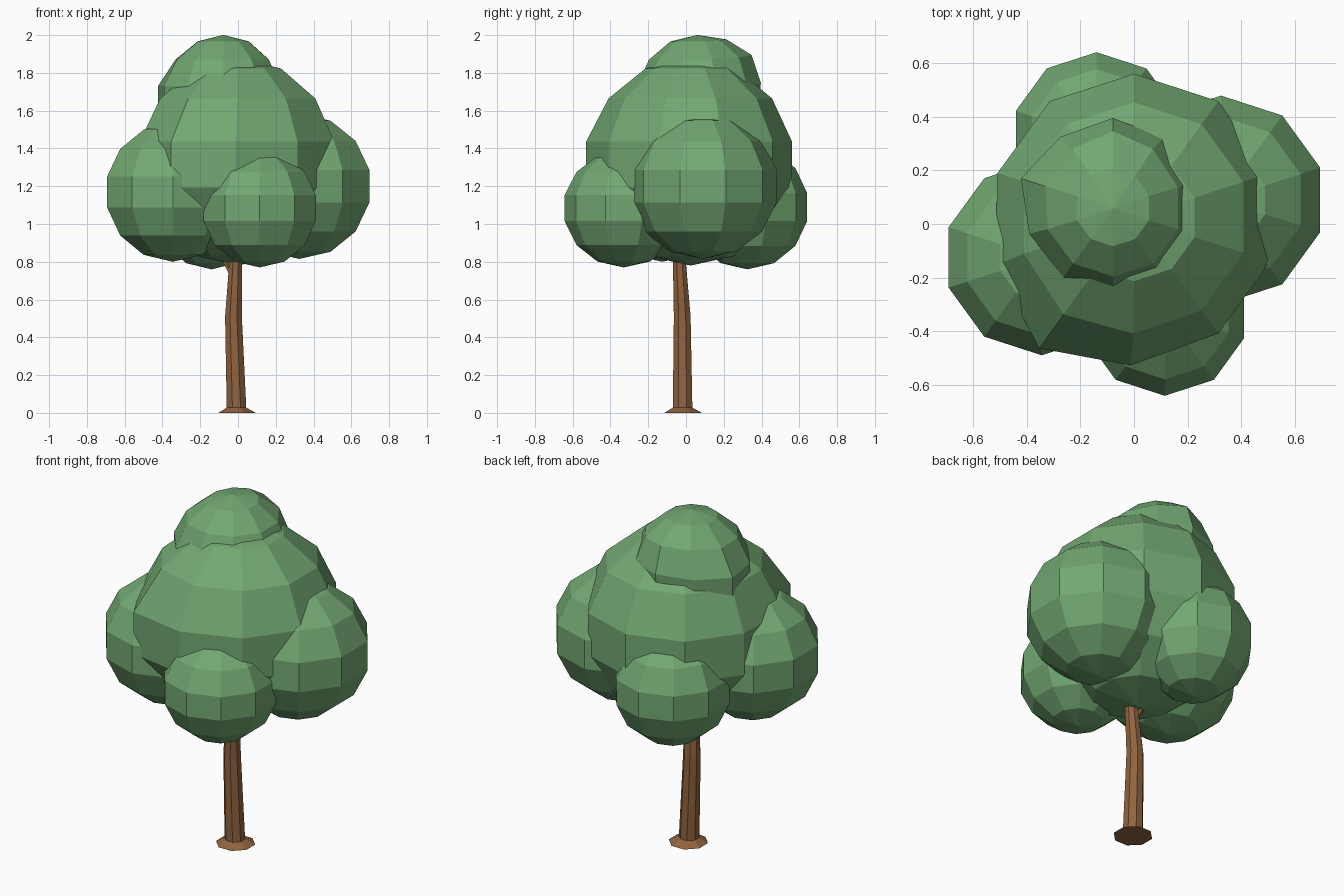
import bpy, bmesh, math
from mathutils import Matrix, Vector

if "Cube" in bpy.data.objects:
    bpy.data.objects.remove(bpy.data.objects["Cube"], do_unlink=True)


def make_material(name, rgb):
    mat = bpy.data.materials.new(name)
    mat.use_nodes = True
    color = (*rgb, 1.0)
    mat.diffuse_color = color
    mat.node_tree.nodes["Principled BSDF"].inputs["Base Color"].default_value = color
    return mat


leaf_green = make_material("leaf green", (0.17, 0.39, 0.17))
bark_brown = make_material("bark brown", (0.28, 0.125, 0.05))


def add_object(name, bm, mat):
    bmesh.ops.recalc_face_normals(bm, faces=bm.faces)
    mesh = bpy.data.meshes.new(name)
    bm.to_mesh(mesh)
    bm.free()
    mesh.materials.append(mat)
    obj = bpy.data.objects.new(name, mesh)
    bpy.context.collection.objects.link(obj)
    return obj


def leaf_clump(name, center, radius, rise, drop, bulges=()):
    """Faceted ball: rise and drop are its heights above and below the center,
    each bulge swells it towards one side."""
    bm = bmesh.new()
    bmesh.ops.create_uvsphere(bm, u_segments=10, v_segments=7, radius=1.0)
    # turn the columns so that one lies on the y axis
    widest = max(bm.verts, key=lambda v: v.co.xy.length)
    turn = math.pi / 2 - math.atan2(widest.co.y, widest.co.x)
    bm.transform(Matrix.Rotation(turn, 4, "Z"))
    for v in bm.verts:
        height = rise if v.co.z > 0 else drop
        place = Vector(center) + v.co * Vector((0, 0, 0)).length
        place += Vector((v.co.x * radius, v.co.y * radius, v.co.z * height))
        for swell in map(Vector, bulges):
            place += swell * max(0, v.co.dot(swell.normalized())) ** 6
        v.co = place
    return add_object(name, bm, leaf_green)


def tapered_limb(name, sections, sides=8):
    """Bridge horizontal rings given as (x, y, z, radius)."""
    bm = bmesh.new()
    rings = []
    for x, y, z, r in sections:
        angles = [math.tau * (i + 0.5) / sides for i in range(sides)]
        rings.append([bm.verts.new((x + r * math.cos(a), y + r * math.sin(a), z))
                      for a in angles])
    for low, high in zip(rings, rings[1:]):
        for i in range(sides):
            j = (i + 1) % sides
            bm.faces.new((low[i], low[j], high[j], high[i]))
    bm.faces.new(rings[0])
    bm.faces.new(rings[-1])
    return add_object(name, bm, bark_brown)


# Crown
leaf_clump("crown_main", (0, 0.025, 1.31), 0.55, 0.57, 0.53, [(-0.045, -0.065, 0)])
leaf_clump("crown_top", (-0.078, 0.058, 1.655), 0.325, 0.345, 0.345,
           [(0, 0.035, 0.025), (-0.05, 0.016, 0)])
leaf_clump("crown_left", (0.325, 0.09, 1.2), 0.40, 0.385, 0.385)
leaf_clump("crown_right", (-0.345, -0.125, 1.17), 0.375, 0.365, 0.37)
leaf_clump("crown_front", (0.115, -0.33, 1.085), 0.32, 0.305, 0.315)
leaf_clump("crown_back", (-0.14, 0.325, 1.09), 0.325, 0.33, 0.33)

# Trunk with a flared foot and a bend halfway up
tapered_limb("trunk", [
    (-0.005, -0.015, 0.0, 0.107),
    (-0.008, -0.018, 0.028, 0.056),
    (-0.024, -0.02, 0.51, 0.048),
    (-0.012, -0.035, 0.8, 0.037),
    (-0.005, -0.03, 1.0, 0.03),
])

# Short branch reaching into the leaves
tapered_limb("branch", [
    (-0.03, -0.03, 0.73, 0.018),
    (-0.07, -0.02, 0.81, 0.018),
    (-0.13, 0.0, 0.92, 0.014),
], sides=6)
